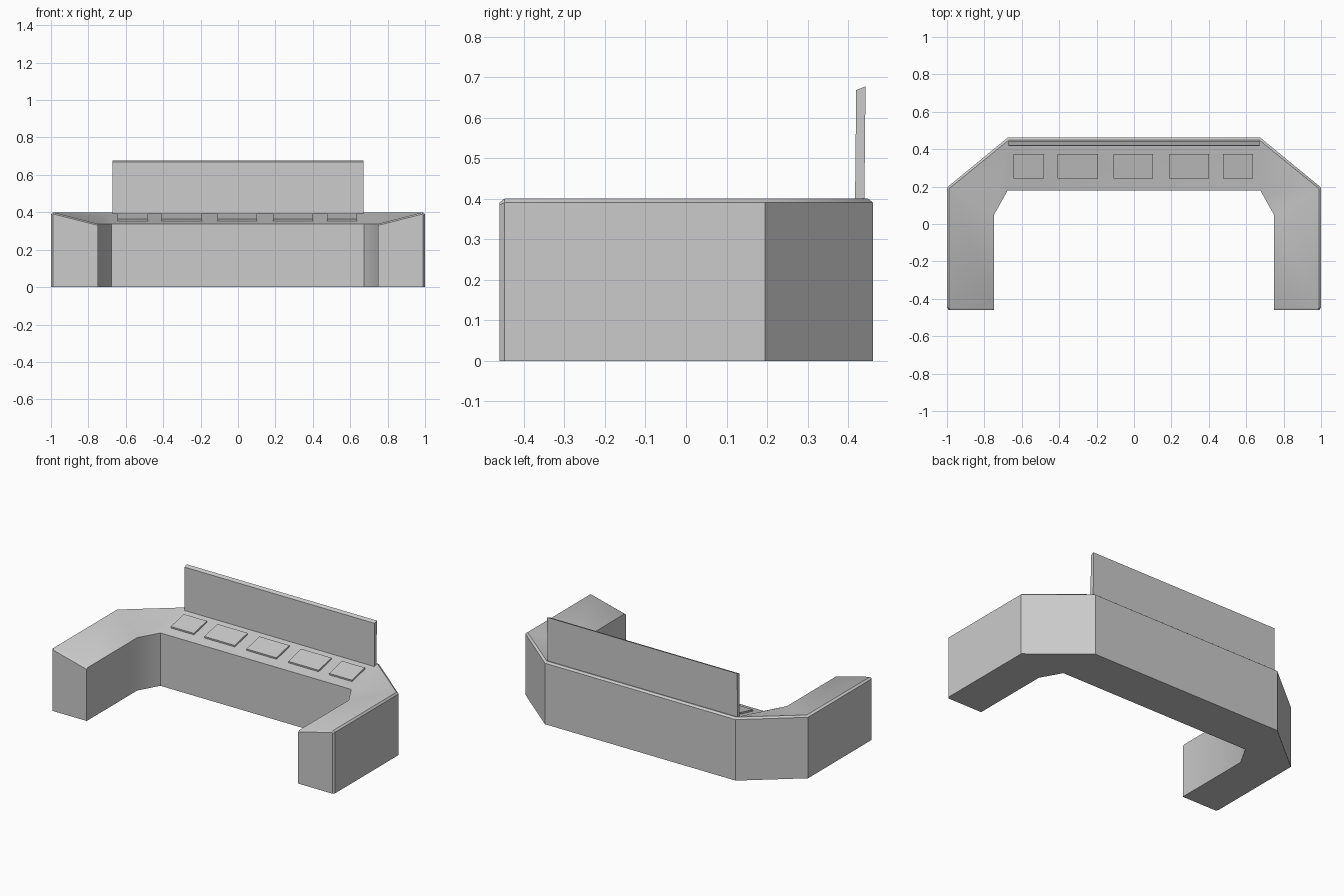
import bpy, bmesh, math

if "Cube" in bpy.data.objects:
    bpy.data.objects.remove(bpy.data.objects["Cube"])


def make_object(name, verts, faces, smooth=None):
    mesh = bpy.data.meshes.new(name)
    mesh.from_pydata(verts, [], faces)
    bm = bmesh.new()
    bm.from_mesh(mesh)
    bmesh.ops.recalc_face_normals(bm, faces=bm.faces)
    bm.to_mesh(mesh)
    bm.free()
    obj = bpy.data.objects.new(name, mesh)
    bpy.context.collection.objects.link(obj)
    if smooth:
        bpy.ops.object.select_all(action='DESELECT')
        obj.select_set(True)
        bpy.context.view_layer.objects.active = obj
        bpy.ops.object.shade_smooth_by_angle(angle=math.radians(smooth))
    return obj


def loft(name, sections, smooth=None):
    """Skin equal-length closed sections and cap both ends."""
    n = len(sections[0])
    verts = [p for s in sections for p in s]
    faces = [(i * n + j, i * n + (j + 1) % n, (i + 1) * n + (j + 1) % n, (i + 1) * n + j)
             for i in range(len(sections) - 1) for j in range(n)]
    faces += [tuple(range(n)), tuple(range(len(verts) - n, len(verts)))]
    return make_object(name, verts, faces, smooth)


# Console body: U-shaped sweep with a sloping top and a chamfered outer rim
# each station: outer xy, inset rim xy, inner xy, rim z, top z, inner z
stations = [
    ((0.99, -0.46), (0.985, -0.46), (0.748, -0.46), 0.385, 0.39, 0.33),
    ((1.00, -0.448), (0.988, -0.448), (0.748, -0.448), 0.39, 0.40, 0.338),
    ((1.00, 0.195), (0.988, 0.19), (0.748, 0.05), 0.39, 0.40, 0.338),
    ((0.675, 0.462), (0.67, 0.449), (0.675, 0.18), 0.39, 0.40, 0.338),
]


def section(st, side):
    o, r, i, z_rim, z_top, z_in = st
    pts = [(*o, 0), (*o, z_rim), (*r, z_top), (*i, z_in), (*i, 0)]
    return [(side * x, y, z) for x, y, z in pts]


loft("console_body",
     [section(s, 1) for s in stations] + [section(s, -1) for s in reversed(stations)], 35)

# Upright back panel, leaning very slightly back
panel = [(0.417, 0.385), (0.440, 0.385), (0.443, 0.677), (0.420, 0.668)]
loft("back_panel", [[(x, y, z) for y, z in panel] for x in (-0.672, 0.672)])

# Raised control pads lying on the sloped top
pad = [(0.245, 0.345), (0.375, 0.376), (0.373, 0.393), (0.243, 0.363)]
spans = [(-0.645, -0.482), (-0.408, -0.193), (-0.110, 0.102), (0.186, 0.400), (0.475, 0.636)]
for k, span in enumerate(spans):
    loft(f"control_pad_{k + 1}", [[(x, y, z) for y, z in pad] for x in span])
